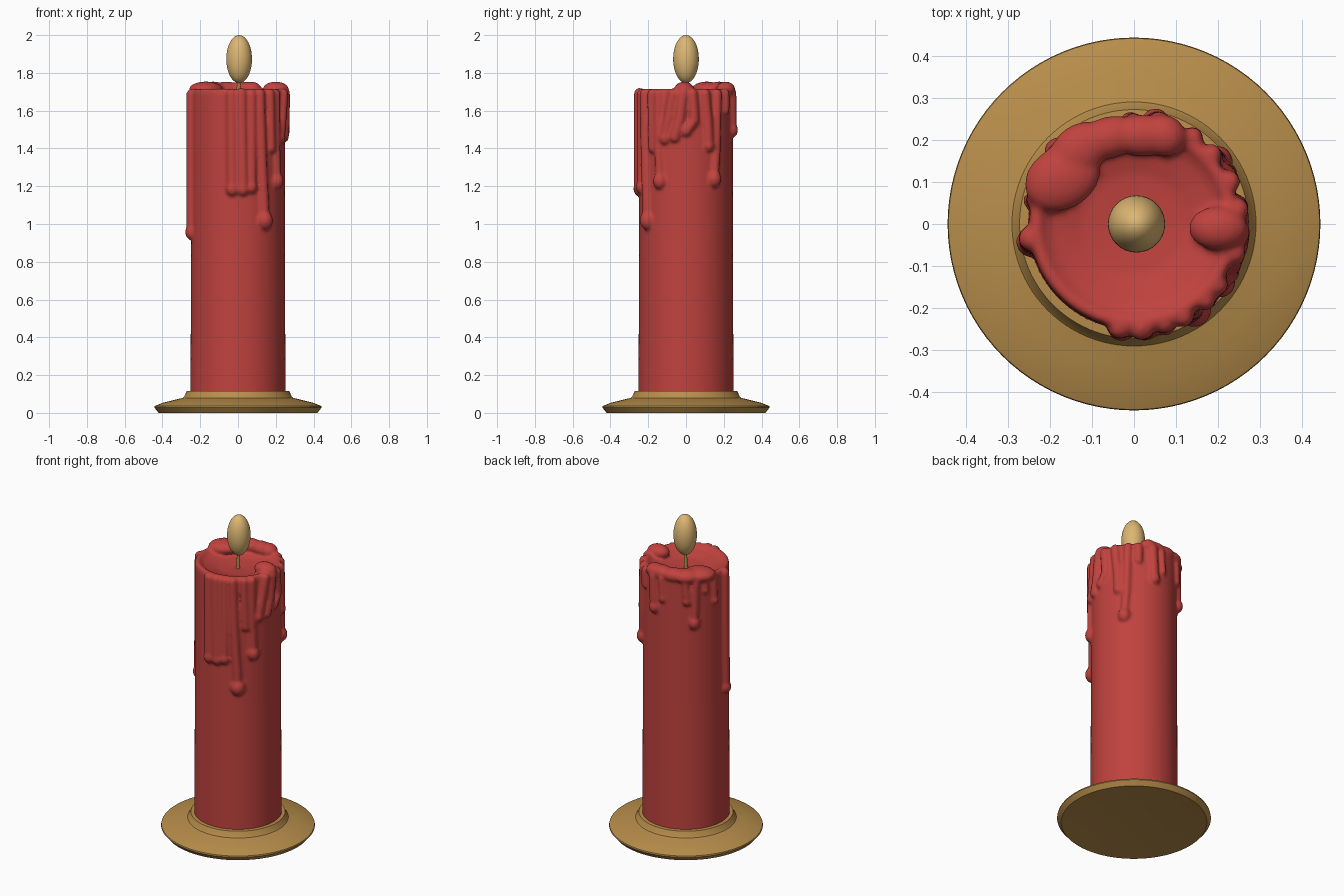
import bpy, bmesh
from math import sin, cos, pi, radians
from mathutils import Matrix, Vector

cube = bpy.data.objects.get("Cube")
if cube:
    bpy.data.objects.remove(cube)


def material(name, rgb):
    m = bpy.data.materials.new(name)
    m.use_nodes = True
    m.diffuse_color = (*rgb, 1)
    bsdf = m.node_tree.nodes["Principled BSDF"]
    bsdf.inputs["Base Color"].default_value = (*rgb, 1)
    bsdf.inputs["Roughness"].default_value = 0.6
    return m


RED = material("red wax", (0.53, 0.055, 0.048))
BRASS = material("brass", (0.48, 0.27, 0.07))
FLAME = material("pale flame", (0.72, 0.47, 0.17))


def finish(bm, name, mat, angle=35):
    bmesh.ops.recalc_face_normals(bm, faces=bm.faces)
    mesh = bpy.data.meshes.new(name)
    bm.to_mesh(mesh)
    bm.free()
    mesh.materials.append(mat)
    ob = bpy.data.objects.new(name, mesh)
    bpy.context.collection.objects.link(ob)
    bpy.ops.object.select_all(action='DESELECT')
    ob.select_set(True)
    bpy.context.view_layer.objects.active = ob
    bpy.ops.object.shade_smooth_by_angle(angle=radians(angle))
    return ob


def lathe(bm, profile, sides=96):
    """Closed solid of revolution; the profile starts and ends on the axis."""
    rings = []
    for r, z in profile:
        if r == 0:
            rings.append([bm.verts.new((0, 0, z))] * sides)
        else:
            rings.append([bm.verts.new((r * cos(2 * pi * i / sides), r * sin(2 * pi * i / sides), z))
                          for i in range(sides)])
    for a, b in zip(rings, rings[1:]):
        for i in range(sides):
            j = (i + 1) % sides
            quad = list(dict.fromkeys((a[i], a[j], b[j], b[i])))
            bm.faces.new(quad)


def ball(bm, centre, size, turn=0):
    mat = (Matrix.Translation(centre) @ Matrix.Rotation(radians(turn), 4, 'Z')
           @ Matrix.Diagonal((*size, 1)))
    bmesh.ops.create_uvsphere(bm, u_segments=24, v_segments=16, radius=1, matrix=mat)


def strand(bm, p, q, rp, rq):
    """Tapered rod between two points."""
    d = q - p
    mat = Matrix.Translation((p + q) / 2) @ d.to_track_quat('Z', 'Y').to_matrix().to_4x4()
    bmesh.ops.create_cone(bm, cap_ends=True, segments=20, radius1=rp, radius2=rq,
                          depth=d.length, matrix=mat)


def drip(bm, path, width, bulb):
    """Run of wax down the side: path of (angle, height), ending in a bulb."""
    pts = [Vector((0.247 * cos(radians(a)), 0.247 * sin(radians(a)), z)) for a, z in path]
    for p, q in zip(pts, pts[1:]):
        strand(bm, p, q, width, width)
    for p in pts:
        ball(bm, p, (width,) * 3)
    ball(bm, pts[-1] + Vector((0, 0, bulb * 0.2)), (bulb, bulb, bulb * 1.2))


# Brass dish with a raised collar
bm = bmesh.new()
lathe(bm, [(0, 0.02), (0.25, 0.012), (0.42, 0), (0.443, 0.028), (0.441, 0.036), (0.4, 0.053),
           (0.34, 0.068), (0.29, 0.08), (0.284, 0.088), (0.272, 0.115), (0.25, 0.117), (0, 0.117)])
finish(bm, "dish", BRASS)

# Candle body with a melted hollow at the top
bm = bmesh.new()
lathe(bm, [(0, 0.09), (0.252, 0.09), (0.248, 0.9), (0.249, 1.69), (0.243, 1.715), (0.228, 1.717),
           (0.2, 1.695), (0.12, 1.67), (0, 1.66)])

# Wax runs around the side
drips = [
    ([(188, 1.685), (189, 1.3), (190, 0.95)], 0.03, 0.037),
    ([(-98, 1.69), (-97, 1.18)], 0.028, 0.034),
    ([(-86, 1.69), (-84, 1.18)], 0.03, 0.033),
    ([(-73, 1.69), (-73, 1.19)], 0.024, 0.03),
    ([(-62, 1.69), (-60, 1.4), (-55, 1.01)], 0.027, 0.043),
    ([(-47, 1.69), (-45, 1.4)], 0.025, 0.025),
    ([(-36, 1.69), (-36, 1.45), (-34, 1.22)], 0.024, 0.037),
    ([(-16, 1.69), (-22, 1.55), (-27, 1.45)], 0.028, 0.032),
    ([(-4, 1.69), (-8, 1.55), (-14, 1.46)], 0.03, 0.026),
    ([(8, 1.69), (10, 1.55), (0, 1.49)], 0.028, 0.026),
    ([(24, 1.69), (28, 1.52), (29, 1.41)], 0.027, 0.03),
    ([(42, 1.69), (40, 1.4), (37, 1.23)], 0.025, 0.038),
    ([(56, 1.69), (56, 1.6)], 0.026, 0.026),
    ([(76, 1.69), (78, 1.49)], 0.028, 0.034),
    ([(90, 1.69), (92, 1.56)], 0.018, 0.022),
    ([(124, 1.69), (126, 1.56)], 0.024, 0.026),
    ([(138, 1.69), (136, 1.42)], 0.025, 0.036),
    ([(152, 1.69), (152, 1.62)], 0.018, 0.02),
    ([(166, 1.69), (167, 1.54)], 0.018, 0.023),
]
for path, width, bulb in drips:
    drip(bm, path, width, bulb)

# Soft lumps along the rim
for x, y, sx, sy, turn in [(-0.17, 0.11, 0.095, 0.075, 30), (-0.13, 0.175, 0.08, 0.06, 40),
                           (-0.06, 0.205, 0.08, 0.05, 15), (0.02, 0.21, 0.08, 0.05, 0),
                           (0.07, 0.21, 0.055, 0.05, -20), (0.2, -0.01, 0.07, 0.052, 0)]:
    ball(bm, (x, y, 1.712), (sx, sy, 0.042), turn)

candle = finish(bm, "candle", RED, 60)
remesh = candle.modifiers.new("Fuse wax", 'REMESH')
remesh.mode = 'VOXEL'
remesh.voxel_size = 0.009
remesh.use_smooth_shade = True
soften = candle.modifiers.new("Soften wax", 'SMOOTH')
soften.factor = 0.5
soften.iterations = 4

# Wick
bm = bmesh.new()
strand(bm, Vector((0, 0, 1.64)), Vector((0.005, 0, 1.77)), 0.012, 0.009)
finish(bm, "wick", BRASS)

# Flame
bm = bmesh.new()
bmesh.ops.create_uvsphere(bm, u_segments=32, v_segments=20, radius=1,
                          matrix=Matrix.Translation((0.006, 0, 1.873)) @ Matrix.Diagonal((0.068, 0.068, 0.127, 1)))
finish(bm, "flame", FLAME, 60)
